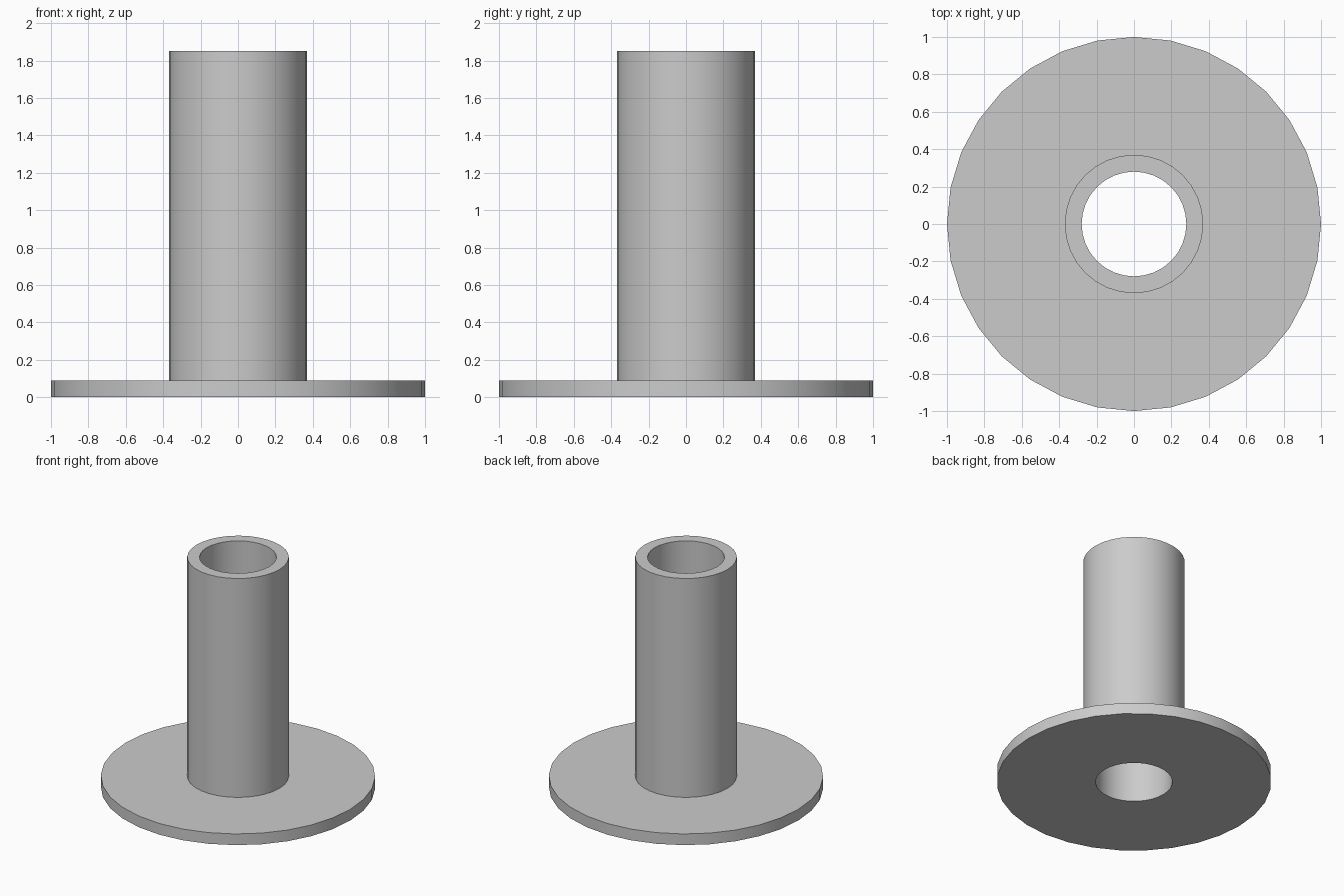
import bpy
import bmesh
from math import cos, sin, tau, radians

cube = bpy.data.objects.get("Cube")
if cube:
    bpy.data.objects.remove(cube, do_unlink=True)

SEGMENTS = 32
BORE, TUBE, FLANGE = 0.28, 0.37, 1.0
FLANGE_TOP, TUBE_TOP = 0.09, 1.85

# Plain grey material
grey = bpy.data.materials.new("plain grey")
grey.use_nodes = True
colour = (0.6, 0.6, 0.6, 1)
grey.diffuse_color = colour
grey.node_tree.nodes["Principled BSDF"].inputs["Base Color"].default_value = colour


def lathe(name, profile):
    """Revolve a closed (radius, height) profile around z."""
    bm = bmesh.new()
    rings = []
    for r, z in profile:
        angles = [tau * i / SEGMENTS for i in range(SEGMENTS)]
        rings.append([bm.verts.new((r * cos(a), r * sin(a), z)) for a in angles])
    for k, low in enumerate(rings):
        high = rings[(k + 1) % len(rings)]
        for i in range(SEGMENTS):
            j = (i + 1) % SEGMENTS
            bm.faces.new((low[i], low[j], high[j], high[i]))
    bmesh.ops.recalc_face_normals(bm, faces=bm.faces)
    mesh = bpy.data.meshes.new(name)
    bm.to_mesh(mesh)
    bm.free()
    mesh.materials.append(grey)
    obj = bpy.data.objects.new(name, mesh)
    bpy.context.collection.objects.link(obj)
    return obj


# Flange and tube turned as one piece, with a bore right through
body = lathe("flanged_tube", [
    (BORE, 0), (FLANGE, 0), (FLANGE, FLANGE_TOP),
    (TUBE, FLANGE_TOP), (TUBE, TUBE_TOP), (BORE, TUBE_TOP),
])

# Smooth round walls, sharp rims
bpy.ops.object.select_all(action='DESELECT')
body.select_set(True)
bpy.context.view_layer.objects.active = body
bpy.ops.object.shade_smooth_by_angle(angle=radians(30))
